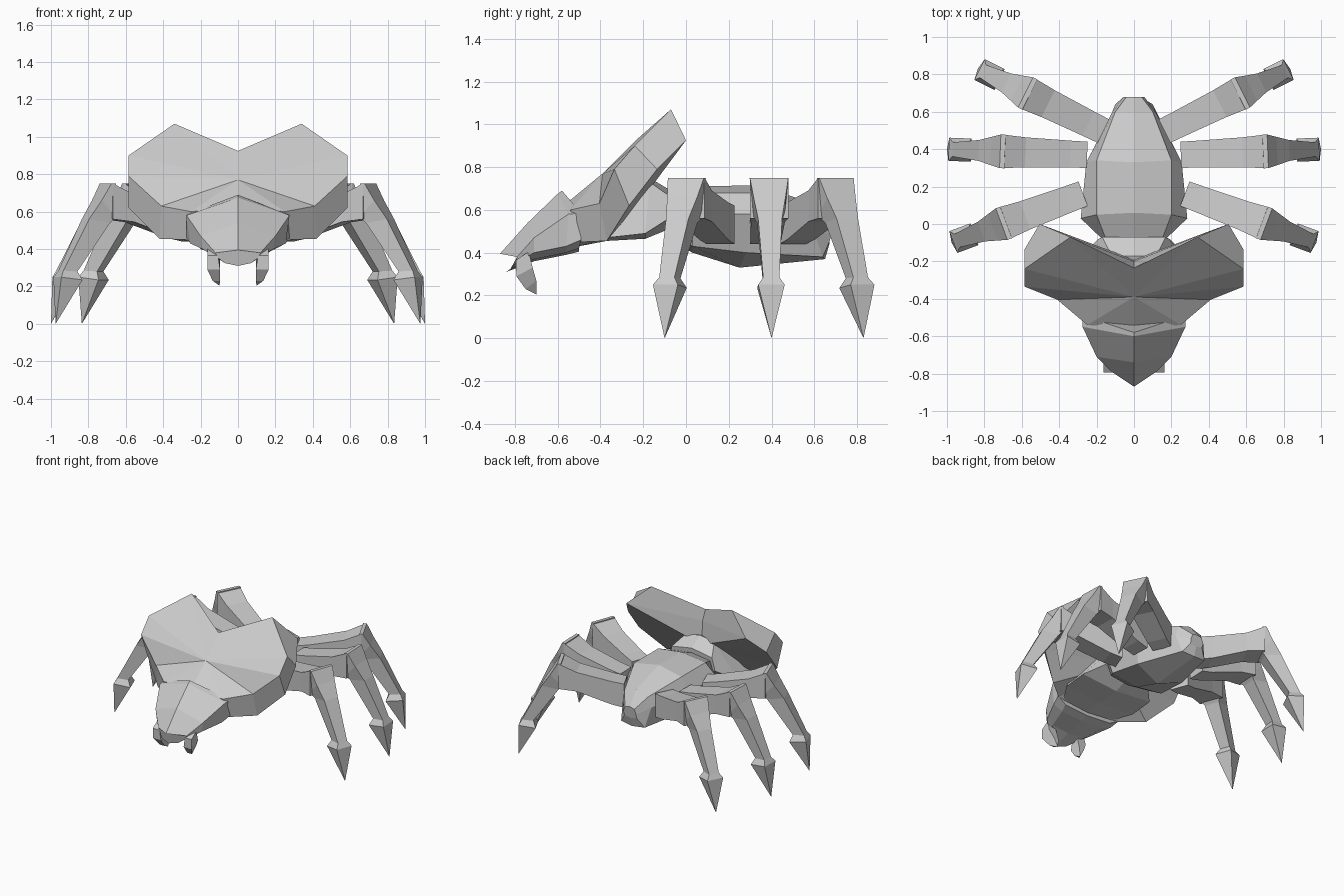
import bpy, bmesh
from mathutils import Vector


def loft(name, rings, start=None, end=None):
    """Skin equal-length rings of points; close each end with a fan to a point."""
    bm = bmesh.new()
    loops = [[bm.verts.new(p) for p in r] for r in rings]
    n = len(loops[0])
    for a, b in zip(loops, loops[1:]):
        for i in range(n):
            j = (i + 1) % n
            bm.faces.new((a[i], a[j], b[j], b[i]))
    for loop, pole in ((loops[0], start), (loops[-1], end)):
        if pole is None:
            bm.faces.new(loop)
        else:
            c = bm.verts.new(pole)
            for i in range(n):
                bm.faces.new((loop[i], loop[(i + 1) % n], c))
    bmesh.ops.recalc_face_normals(bm, faces=bm.faces)
    me = bpy.data.meshes.new(name)
    bm.to_mesh(me)
    bm.free()
    ob = bpy.data.objects.new(name, me)
    bpy.context.collection.objects.link(ob)
    return ob


def sym(half):
    """Complete a half ring (top centre to bottom centre) across x = 0."""
    return half + [(-x, y, z) for x, y, z in reversed(half[1:-1])]


# abdomen
loft("abdomen", [sym(r) for r in (
    [(0, -.08, .65), (.15, -.08, .63), (.17, -.08, .56), (.15, -.07, .48), (0, -.07, .46)],
    [(0, .06, .71), (.2, .05, .68), (.285, .03, .58), (.22, .03, .43), (0, .03, .40)],
    [(0, .33, .715), (.2, .34, .68), (.255, .33, .58), (.2, .28, .40), (0, .25, .33)],
    [(0, .60, .63), (.10, .60, .60), (.12, .59, .52), (.10, .64, .38), (0, .65, .37)],
    [(0, .68, .53), (.04, .68, .52), (.055, .68, .48), (.05, .67, .45), (0, .67, .44)])])

# neck and thorax under the shield
loft("thorax", [sym(r) for r in (
    [(0, -.07, .69), (.17, -.07, .66), (.19, -.08, .56), (0, -.08, .51)],
    [(0, -.17, .75), (.12, -.17, .73), (.30, -.19, .49), (0, -.19, .465)],
    [(0, -.35, .68), (.22, -.35, .66), (.30, -.37, .47), (0, -.37, .455)],
    [(0, -.54, .61), (.20, -.53, .57), (.22, -.50, .45), (0, -.50, .43)])])

# heart-shaped shield
loft("shield", [
    sym([(0, -.235, .925), (.34, -.07, 1.07), (.585, -.24, .90), (.585, -.335, .79),
         (.41, -.405, .63), (.25, -.54, .60), (0, -.56, .63)]),
    sym([(0, -.20, .85), (.505, 0, .925), (.585, -.135, .79), (.585, -.266, .62),
         (.42, -.37, .455), (.27, -.49, .45), (0, -.50, .44)])],
    start=(0, -.39, .77), end=(0, -.19, .67))

# head
loft("head", [sym(r) for r in (
    [(0, -.58, .69), (.275, -.49, .585), (.275, -.49, .46), (.2, -.50, .42), (0, -.50, .405)],
    [(0, -.60, .675), (.275, -.55, .58), (.255, -.56, .43), (.18, -.56, .40), (0, -.56, .39)],
    [(0, -.74, .54), (.20, -.71, .47), (.19, -.71, .40), (.14, -.71, .37), (0, -.71, .36)],
    [(0, -.87, .395), (.12, -.79, .38), (.11, -.79, .355), (.07, -.82, .325), (0, -.84, .31)])])


# legs: side profile as distance from the foot tip (outward positive) and height
FEMUR = [(-.75, .62, .44, .07), (-.66, .635, .46, .072), (-.42, .69, .545, .08),
         (-.295, .75, .56, .09)]
SHIN = [((-.285, .75), (-.31, .75), .09), ((-.235, .66), (-.32, .57), .075),
        ((-.17, .56), (-.29, .54), .056), ((-.03, .285), (-.11, .28), .038),
        ((-.01, .25), (-.13, .235), .062)]
LEGS = {"front": ((.25, .17), (.975, -.10)),
        "middle": ((.25, .37), (1.0, .40)),
        "rear": ((.17, .50), (.835, .83))}

for side, sx in (("right", 1), ("left", -1)):
    for label, (root, tip) in LEGS.items():
        t = Vector((tip[0], tip[1], 0))
        d = (t - Vector((root[0], root[1], 0))).normalized()
        w = Vector((-d.y, d.x, 0))

        def at(dist, off, z):
            p = t + d * dist + w * off
            return (p.x * sx, p.y, z)

        loft(f"{label}_{side}_thigh", [
            [at(a, -h, hi), at(a, h, hi), at(a, h, lo), at(a, -h, lo)] for a, hi, lo, h in FEMUR])
        loft(f"{label}_{side}_shin", [
            [at(o[0], -h, o[1]), at(o[0], h, o[1]), at(i[0], h, i[1]), at(i[0], -h, i[1])]
            for o, i, h in SHIN], end=at(0, 0, 0))

    # mandibles
    loft(f"{side}_mandible", [
        [((x + a * h) * sx, y + b * k, z + b * .02) for a, b in ((-1, -1), (1, -1), (1, 1), (-1, 1))]
        for x, y, z, h, k in ((.135, -.765, .385, .028, .03), (.13, -.755, .31, .034, .038),
                              (.115, -.725, .25, .02, .025))], end=(.10 * sx, -.70, .205))
